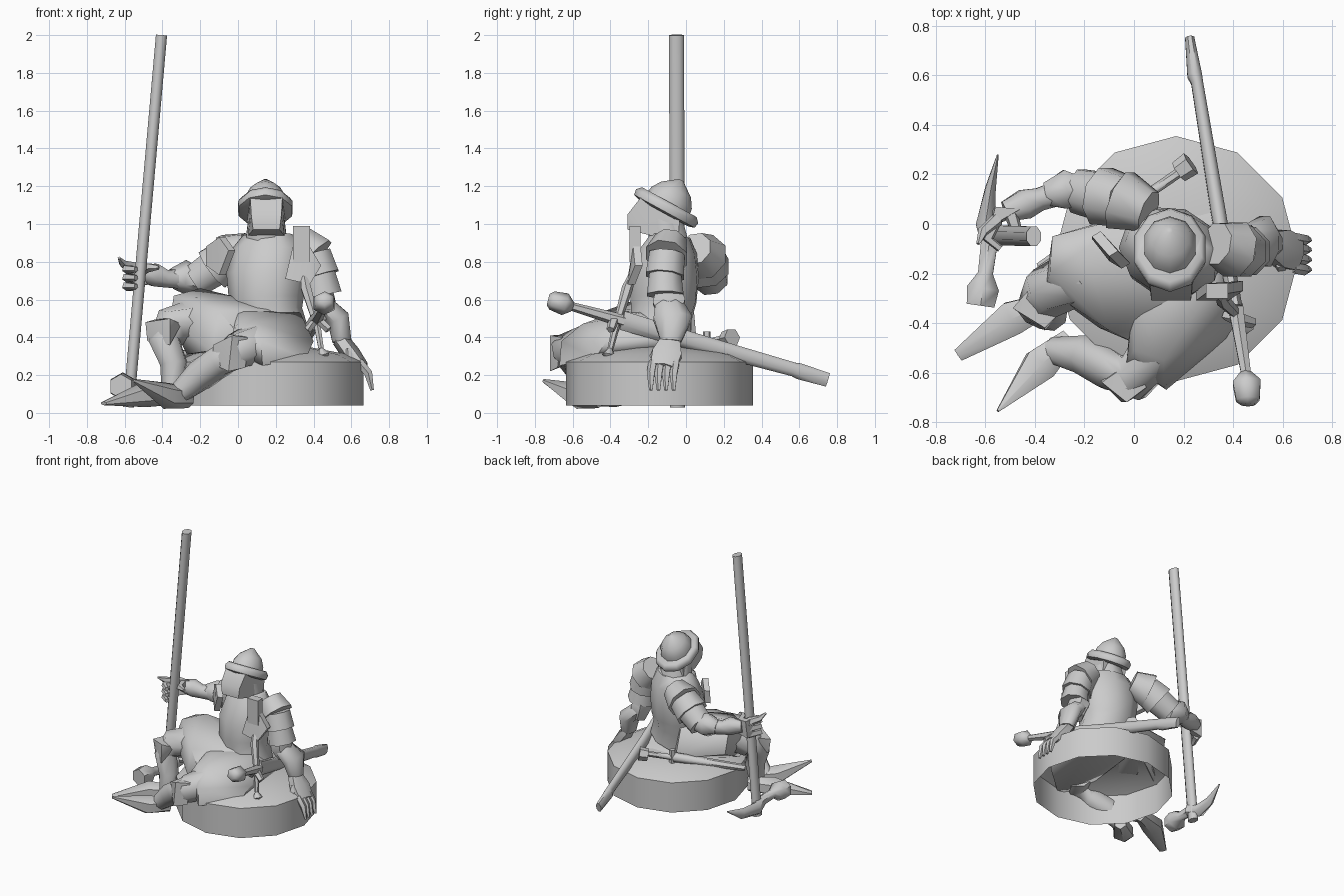
import bpy, bmesh, math
from mathutils import Vector as V


def finish(name, bm):
    bmesh.ops.recalc_face_normals(bm, faces=bm.faces)
    me = bpy.data.meshes.new(name)
    bm.to_mesh(me)
    bm.free()
    ob = bpy.data.objects.new(name, me)
    bpy.context.collection.objects.link(ob)
    return ob


def loft(name, secs, n=8, side=(1, 0, 0), bottom=True, phase=0.5):
    """Skin along sections (x, y, z, half width along side, half depth)."""
    bm = bmesh.new()
    pts = [V(s[:3]) for s in secs]
    rings = []
    for i, s in enumerate(secs):
        t = (pts[min(i + 1, len(pts) - 1)] - pts[max(i - 1, 0)]).normalized()
        u = V(side)
        u = (u - t * u.dot(t)).normalized()
        w = t.cross(u)
        ry = s[4] if len(s) > 4 else s[3]
        rings.append([bm.verts.new(pts[i] + u * s[3] * math.cos(a) + w * ry * math.sin(a))
                      for a in (2 * math.pi * (k + phase) / n for k in range(n))])
    for a, b in zip(rings, rings[1:]):
        for k in range(n):
            bm.faces.new((a[k], a[(k + 1) % n], b[(k + 1) % n], b[k]))
    if bottom:
        bm.faces.new(rings[0])
    bm.faces.new(rings[-1])
    return finish(name, bm)


def hull(name, pts):
    bm = bmesh.new()
    for p in pts:
        bm.verts.new(p)
    bmesh.ops.convex_hull(bm, input=bm.verts)
    loose = [v for v in bm.verts if not v.link_faces]
    bmesh.ops.delete(bm, geom=loose, context='VERTS')
    return finish(name, bm)


def lames(name, path, flare=0.02, n=8, side=(0, 1, 0)):
    """Overlapping armour plates along a limb: (x, y, z, radius)."""
    for i, (a, b) in enumerate(zip(path, path[1:])):
        end = [p + (p - q) * 0.15 for p, q in zip(b[:3], a[:3])]
        loft(f"{name}_{i + 1}", [a, end + [b[3] + flare]], n, side)


# Stone drum, open below with a low domed top
loft("stone_drum", [(0.17, -0.14, 0.04, 0.495), (0.17, -0.14, 0.27, 0.495),
                    (0.17, -0.14, 0.31, 0.41), (0.17, -0.14, 0.35, 0.2)], 12, bottom=False, phase=0)

# Pole with an upturned hammer head at its foot
loft("pole", [(-0.58, -0.045, 0.03, 0.032, 0.043), (-0.405, -0.05, 2.0, 0.032, 0.043)], 8)
loft("hammer_spike", [(-0.57, -0.08, 0.12, 0.05, 0.05), (-0.6, 0.0, 0.1, 0.045, 0.05),
                      (-0.58, 0.14, 0.11, 0.025, 0.04), (-0.55, 0.28, 0.17, 0.004)], 6)
loft("hammer_face", [(-0.58, -0.04, 0.12, 0.04), (-0.6, -0.2, 0.14, 0.035),
                     (-0.61, -0.26, 0.14, 0.075), (-0.62, -0.33, 0.14, 0.065)], 6)

# Breastplate, neck and head
sh = (0.93, -0.32, 0)
loft("breastplate", [(0.19, -0.14, 0.4, 0.19, 0.17), (0.16, -0.13, 0.52, 0.185, 0.165),
                     (0.15, -0.12, 0.6, 0.2, 0.18), (0.15, -0.11, 0.73, 0.215, 0.18),
                     (0.16, -0.09, 0.86, 0.2, 0.145), (0.16, -0.08, 0.94, 0.14, 0.1)], 10, sh)
loft("neck", [(0.15, -0.09, 0.9, 0.12, 0.11), (0.15, -0.12, 1.05, 0.1, 0.1)], 8)
hull("face", [(0.15 + s * x, y, z) for s in (-1, 1) for x, y, z in
              [(0.07, -0.31, 0.97), (0.08, -0.31, 1.05), (0.085, -0.24, 1.14), (0.095, -0.19, 0.94),
               (0.1, -0.04, 0.94), (0.1, -0.03, 1.06)]])

# Kettle helmet: tilted back, with rolled brim and pointed crown
up = V((0, 0.48, 0.88)).normalized()
base = V((0.145, -0.105, 1.085))


def ring(h, r, d):
    return tuple(base + up * h) + (r, d)


loft("helmet_brim", [ring(-0.03, 0.12, 0.15), ring(-0.02, 0.148, 0.182), ring(0.01, 0.152, 0.188),
                     ring(0.035, 0.135, 0.165), ring(0.033, 0.11, 0.13), ring(0.02, 0.1, 0.12)], 10)
loft("helmet_crown", [ring(0.0, 0.11, 0.13), ring(0.06, 0.108, 0.122),
                      ring(0.11, 0.082, 0.09), ring(0.168, 0.012, 0.012)], 10)

# Tunic skirt draped over both thighs
hull("skirt_right_thigh", [(-0.33, -0.05, 0.6), (-0.34, -0.2, 0.62), (-0.2, -0.1, 0.66), (-0.36, -0.26, 0.49),
                           (-0.1, -0.43, 0.54), (0.0, -0.48, 0.42), (0.02, 0.04, 0.56), (0.25, -0.24, 0.55),
                           (-0.3, -0.05, 0.42), (0.05, 0.06, 0.34), (-0.14, -0.42, 0.33), (-0.27, -0.27, 0.31)])
hull("skirt_left_thigh", [(0.0, -0.51, 0.48), (-0.03, -0.56, 0.41), (0.13, -0.67, 0.25), (0.12, -0.66, 0.38),
                          (0.36, -0.48, 0.29), (0.4, -0.42, 0.38), (0.39, -0.1, 0.4), (0.33, -0.24, 0.53),
                          (0.34, 0.05, 0.34), (0.02, 0.05, 0.34), (0.12, -0.55, 0.47), (0.0, -0.3, 0.56),
                          (-0.02, -0.45, 0.32)])

# Legs: thigh end, knee cop, shin
loft("right_leg", [(-0.2, -0.2, 0.5, 0.12), (-0.36, -0.28, 0.45, 0.11), (-0.39, -0.33, 0.38, 0.085),
                   (-0.34, -0.36, 0.26, 0.075), (-0.35, -0.37, 0.1, 0.055)], 8, (0.8, 0.6, 0))
hull("right_knee_cop", [(-0.49, -0.34, 0.48), (-0.36, -0.42, 0.5), (-0.42, -0.26, 0.5), (-0.48, -0.33, 0.38),
                        (-0.36, -0.43, 0.36), (-0.36, -0.28, 0.36), (-0.3, -0.36, 0.47)])
loft("left_leg", [(0.08, -0.52, 0.36, 0.11), (0.0, -0.62, 0.33, 0.1), (-0.1, -0.59, 0.27, 0.085),
                  (-0.2, -0.53, 0.2, 0.085), (-0.33, -0.51, 0.09, 0.055)], 8, (0, 0, 1))
hull("left_knee_cop", [(-0.13, -0.64, 0.36), (-0.03, -0.72, 0.41), (0.05, -0.66, 0.4), (0.04, -0.68, 0.24),
                       (-0.05, -0.72, 0.22), (-0.14, -0.62, 0.26), (0.0, -0.55, 0.42)])


# Pointed armoured shoes
def shoe(name, heel, ball, toe, tip):
    loft(name, [heel + (0.045, 0.055), ball + (0.08, 0.07), toe + (tip, 0.01)], 6, (0.5, -0.8, 0))


shoe("right_shoe", (-0.32, -0.31, 0.1), (-0.49, -0.38, 0.1), (-0.71, -0.53, 0.05), 0.03)
shoe("left_shoe", (-0.26, -0.46, 0.08), (-0.38, -0.57, 0.09), (-0.55, -0.755, 0.17), 0.006)

# Right arm reaching out to the pole
lames("right_pauldron", [(0.06, 0.05, 0.87, 0.09), (-0.04, 0.09, 0.83, 0.11), (-0.12, 0.11, 0.77, 0.105),
                         (-0.21, 0.13, 0.71, 0.075)])
loft("right_elbow", [(-0.2, 0.13, 0.7, 0.06), (-0.28, 0.14, 0.72, 0.09), (-0.35, 0.12, 0.71, 0.055)], 6, (0, 1, 0))
loft("right_forearm", [(-0.26, 0.14, 0.71, 0.06), (-0.38, 0.1, 0.71, 0.05), (-0.44, 0.08, 0.73, 0.065),
                       (-0.52, 0.05, 0.74, 0.045)], 8, (0, 1, 0))
hull("right_palm", [(-0.46, 0.06, 0.79), (-0.47, 0.06, 0.68), (-0.56, 0.07, 0.79), (-0.57, 0.06, 0.66),
                    (-0.58, -0.01, 0.79), (-0.58, -0.01, 0.66), (-0.5, 0.02, 0.68)])
for i in range(3):
    z = 0.67 + 0.045 * i
    loft(f"right_finger_{i + 1}", [(-0.55, 0.03, z, 0.026), (-0.59, -0.06, z, 0.025),
                                   (-0.54, -0.1, z, 0.016)], 5, (0, 0, 1))
loft("right_index", [(-0.55, 0.02, 0.77, 0.03), (-0.61, -0.03, 0.79, 0.022), (-0.63, -0.08, 0.82, 0.008)], 5, (0, 1, 0))
loft("right_thumb", [(-0.5, 0.05, 0.76, 0.03), (-0.47, -0.04, 0.77, 0.025), (-0.42, -0.06, 0.77, 0.012)], 5, (0, 0, 1))

# Left arm resting on the drum
lames("left_pauldron", [(0.33, -0.08, 0.91, 0.09), (0.4, -0.1, 0.84, 0.1), (0.43, -0.11, 0.74, 0.09),
                        (0.45, -0.11, 0.64, 0.085)])
loft("left_elbow", [(0.44, -0.1, 0.66, 0.07, 0.06), (0.44, -0.09, 0.59, 0.1, 0.075),
                    (0.47, -0.08, 0.5, 0.06)], 6, (0, 1, 0))
loft("left_forearm", [(0.45, -0.09, 0.57, 0.08, 0.06), (0.53, -0.07, 0.5, 0.11, 0.065),
                      (0.55, -0.08, 0.38, 0.06, 0.055)], 8, (0, 1, 0))
loft("left_palm", [(0.54, -0.08, 0.39, 0.055, 0.045), (0.6, -0.1, 0.31, 0.09, 0.05),
                   (0.66, -0.12, 0.24, 0.08, 0.035)], 6, (0, 1, 0))
for i in range(4):
    y = -0.175 + 0.04 * i
    loft(f"left_finger_{i + 1}", [(0.64, y, 0.27, 0.024), (0.69, y - 0.01, 0.21, 0.023),
                                  (0.71, y - 0.01, 0.12, 0.01)], 5, (0, 1, 0))
loft("left_thumb", [(0.59, -0.15, 0.33, 0.03), (0.59, -0.19, 0.25, 0.023), (0.6, -0.21, 0.16, 0.01)], 5)

# Armpit guards on each side of the chest
hull("right_armpit_guard", [(x + d, y + d * 0.6, z) for d in (0, 0.035) for x, y, z in
                            [(-0.1, -0.13, 0.93), (-0.17, -0.05, 0.88), (-0.17, -0.06, 0.78),
                             (-0.1, -0.15, 0.73), (-0.05, -0.18, 0.86)]])
hull("left_armpit_guard", [(x, y + d, z) for d in (0, 0.04) for x, y, z in
                           [(0.29, -0.28, 0.88), (0.38, -0.28, 0.88), (0.44, -0.27, 0.78),
                            (0.38, -0.31, 0.68), (0.25, -0.31, 0.71)]])
hull("left_armpit_bracket", [(x, y, z) for x in (0.29, 0.38) for y in (-0.3, -0.24) for z in (0.8, 0.99)])

# Small chest dagger hanging on its chain
loft("hanging_dagger", [(0.35, -0.29, 0.72, 0.02), (0.36, -0.31, 0.66, 0.03), (0.42, -0.37, 0.46, 0.02),
                        (0.44, -0.4, 0.34, 0.016)], 6)
loft("hanging_dagger_pommel", [(0.44, -0.4, 0.34, 0.012), (0.455, -0.41, 0.305, 0.034), (0.46, -0.41, 0.28, 0.01)], 6)

# Sword in its scabbard behind the left hip
loft("scabbard", [(0.41, -0.34, 0.49, 0.03, 0.055), (0.34, 0.05, 0.375, 0.032, 0.05),
                  (0.255, 0.57, 0.23, 0.026, 0.04), (0.245, 0.6, 0.22, 0.032, 0.046),
                  (0.225, 0.75, 0.175, 0.02, 0.04)], 8)
loft("sword_grip", [(0.41, -0.33, 0.485, 0.035), (0.455, -0.62, 0.568, 0.022)], 6)
loft("sword_pommel", [(0.45, -0.6, 0.56, 0.025), (0.455, -0.64, 0.575, 0.065, 0.06),
                      (0.46, -0.71, 0.595, 0.055, 0.05), (0.46, -0.73, 0.6, 0.03)], 6)
loft("sword_guard", [(0.37, -0.37, 0.44, 0.02), (0.42, -0.38, 0.5, 0.03), (0.48, -0.4, 0.44, 0.022)], 5, (0, 1, 0))

# Long dagger at the back
loft("back_dagger", [(0.2, 0.22, 0.4, 0.02), (0.04, 0.11, 0.37, 0.02), (0.03, 0.1, 0.37, 0.035),
                     (-0.38, -0.18, 0.29, 0.024)], 6, (0, 0, 1))
loft("back_dagger_pommel", [(0.18, 0.21, 0.39, 0.045), (0.23, 0.245, 0.4, 0.05)], 6, (0, 0, 1))
loft("back_dagger_guard", [(0.04, 0.11, 0.3, 0.022), (0.04, 0.11, 0.43, 0.022)], 5)

# Smooth shading with crisp armour edges
for ob in bpy.context.collection.objects:
    ob.select_set(True)
    bpy.context.view_layer.objects.active = ob
bpy.ops.object.shade_smooth_by_angle(angle=math.radians(58))
